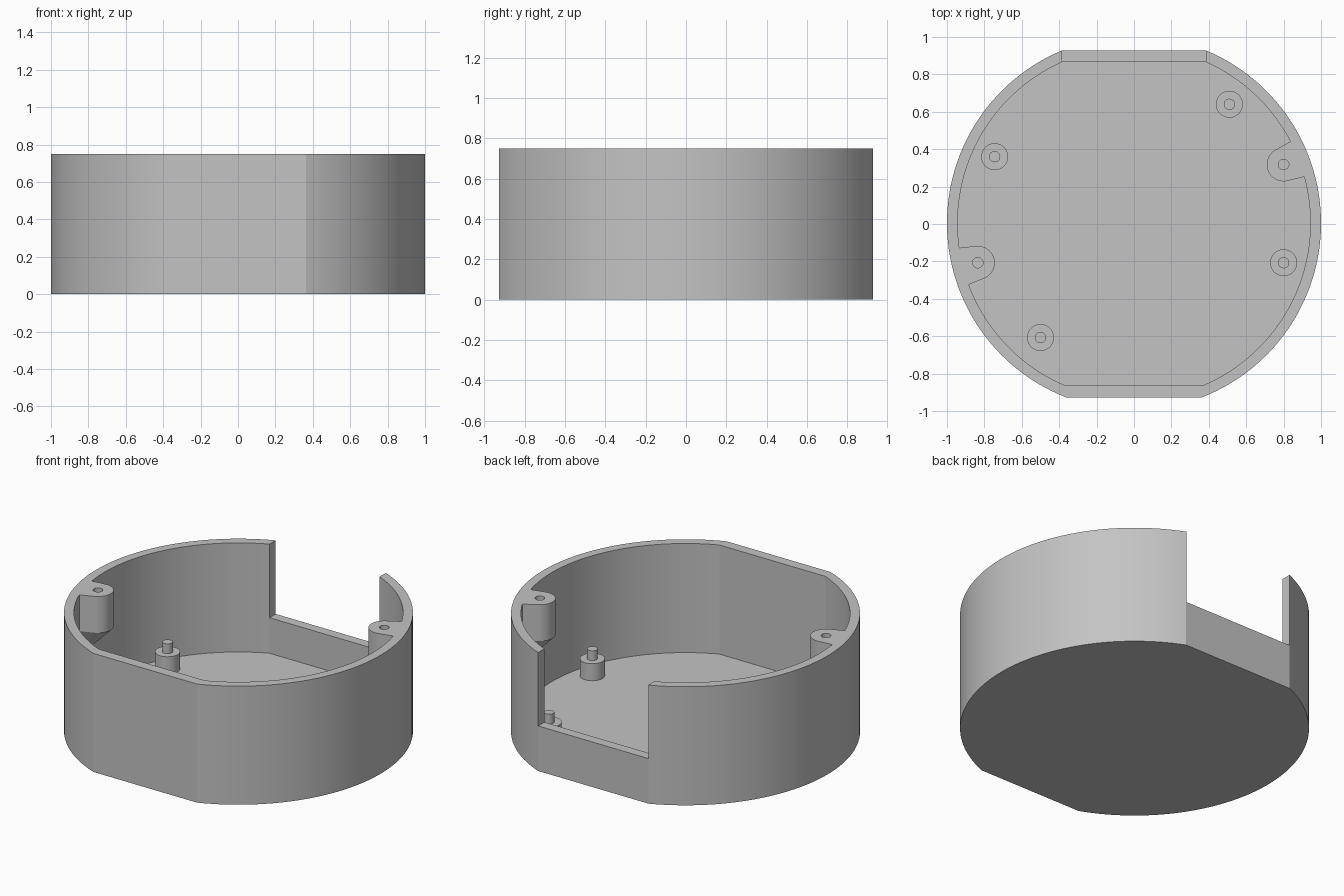
import bpy, bmesh, math
from mathutils import Matrix, Vector

if "Cube" in bpy.data.objects:
    bpy.data.objects.remove(bpy.data.objects["Cube"])

H, FLOOR, NOTCH_Z, CY = 0.75, 0.06, 0.285, 0.005

grey = bpy.data.materials.new("plain grey")
grey.diffuse_color = (0.55, 0.55, 0.55, 1)
grey.use_nodes = True
grey.node_tree.nodes["Principled BSDF"].inputs["Base Color"].default_value = grey.diffuse_color


def loft(name, rings):
    """Closed solid through a stack of point rings of equal length."""
    bm = bmesh.new()
    vs = [[bm.verts.new(p) for p in r] for r in rings]
    n = len(rings[0])
    for a, b in zip(vs, vs[1:]):
        for i in range(n):
            j = (i + 1) % n
            bm.faces.new((a[i], a[j], b[j], b[i]))
    bm.faces.new(vs[0][::-1])
    bm.faces.new(vs[-1])
    bmesh.ops.recalc_face_normals(bm, faces=bm.faces)
    me = bpy.data.meshes.new(name)
    bm.to_mesh(me)
    bm.free()
    ob = bpy.data.objects.new(name, me)
    bpy.context.collection.objects.link(ob)
    me.materials.append(grey)
    return ob


def at(pts, z):
    return [(x, y, z) for x, y in pts]


def circle(x, y, r, n=32):
    return [(x + r * math.cos(2 * math.pi * i / n),
             y + r * math.sin(2 * math.pi * i / n)) for i in range(n)]


def outline(r, back, front, n=56):
    """Round outline with a flat at the back and one at the front."""
    b, f = math.asin((back - CY) / r), math.asin((front - CY) / r)
    right = [f + (b - f) * i / n for i in range(n + 1)]
    pts = [(r * math.cos(a), r * math.sin(a) + CY) for a in right]
    return pts + [(-x, y) for x, y in reversed(pts)]


def boolean(ob, other, op):
    other.hide_render = True
    m = ob.modifiers.new(op.lower(), 'BOOLEAN')
    m.operation, m.object, m.solver = op, other, 'EXACT'
    bpy.context.view_layer.objects.active = ob
    bpy.ops.object.modifier_apply(modifier=m.name)
    bpy.data.objects.remove(other)


# Cup: outer solid with the inside hollowed and the back wall notched
outer = outline(1.0, 0.927, -0.927)
inner = outline(0.943, 0.865, -0.862)
case = loft("case", [at(outer, 0), at(outer, H)])
boolean(case, loft("hollow", [at(inner, FLOOR), at(inner, H + 0.1)]), 'DIFFERENCE')
gap = [(-0.385, 0.7), (0.385, 0.7), (0.385, 1.1), (-0.385, 1.1)]
boolean(case, loft("notch", [at(gap, NOTCH_Z), at(gap, H + 0.1)]), 'DIFFERENCE')

# Screw posts: rounded tabs on the wall, tapering back to it underneath
for px, py in ((0.80, 0.318), (-0.835, -0.207)):
    turn = math.atan2(py - CY, px)
    mat = Matrix.Translation((px, py, 0)) @ Matrix.Rotation(turn, 4, 'Z')
    arc = [math.radians(98 + 164 * i / 20) for i in range(21)]
    tab = [(0.09 * math.cos(a), 0.09 * math.sin(a)) for a in arc]
    tab = [(0.11, 0.106)] + tab + [(0.11, -0.106)]
    tip = [(0.10 + 0.01 * x, y * 0.2, 0.33) for x, y in tab]
    rings = [tip, at(tab, 0.52), at(tab, H)]
    post = loft("screw_post", [[mat @ Vector(p) for p in r] for r in rings])
    boolean(case, post, 'UNION')
    hole = circle(px, py, 0.028, 24)
    boolean(case, loft("screw_hole", [at(hole, 0.55), at(hole, H + 0.1)]), 'DIFFERENCE')

parts = [case]

# Stepped locating pegs on the floor
for i, (x, y) in enumerate(((0.51, 0.64), (-0.745, 0.36), (0.80, -0.207), (-0.50, -0.607))):
    base, pin = circle(x, y, 0.072), circle(x, y, 0.03)
    parts.append(loft(f"peg_{i + 1}", [at(base, FLOOR - 0.02), at(base, 0.168),
                                       at(pin, 0.168), at(pin, 0.23)]))

for ob in parts:
    bpy.ops.object.select_all(action='DESELECT')
    ob.select_set(True)
    bpy.context.view_layer.objects.active = ob
    bpy.ops.object.shade_smooth_by_angle(angle=math.radians(16))
